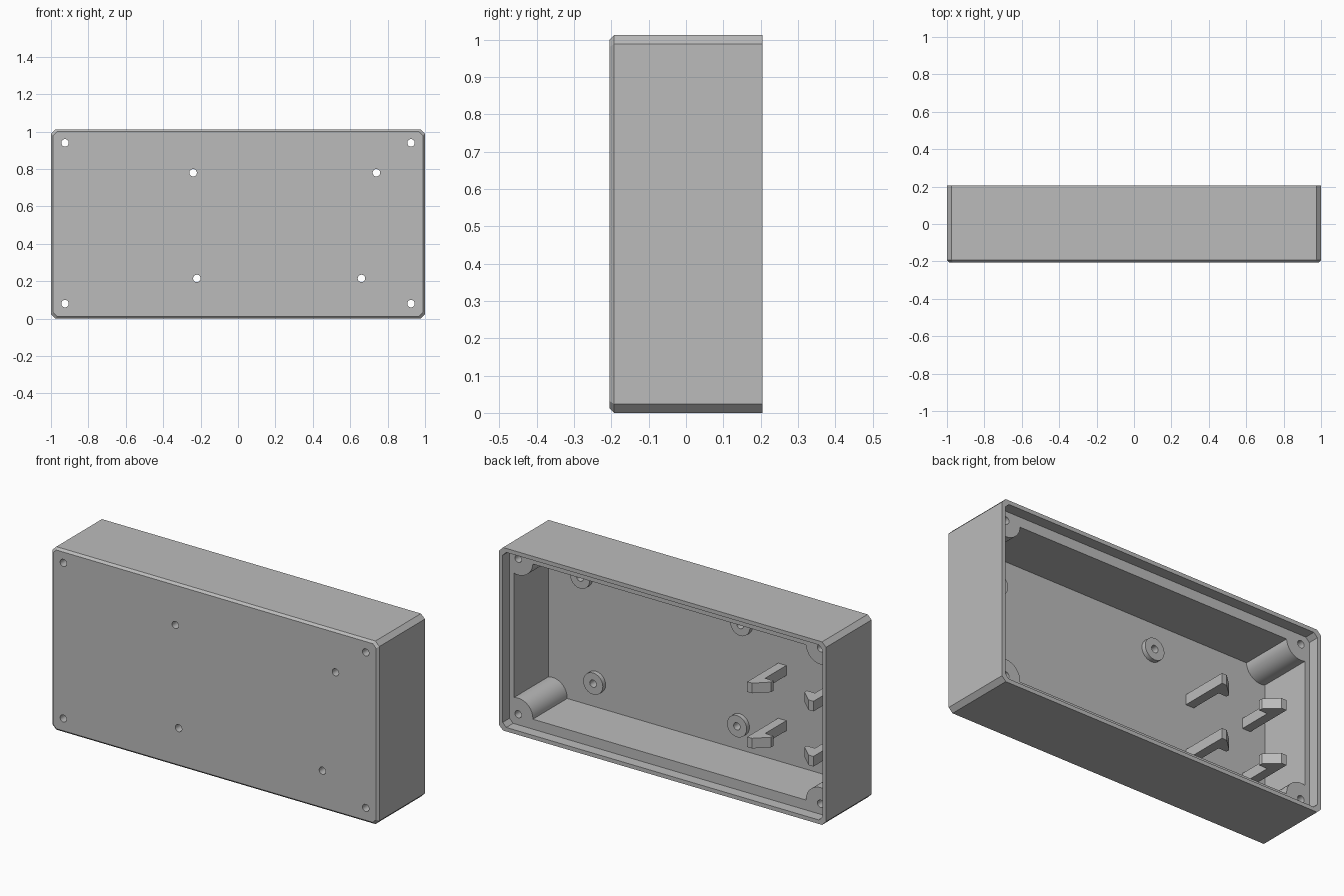
import bpy, bmesh
from mathutils import Matrix, Vector
from math import radians

cube = bpy.data.objects.get("Cube")
if cube:
    bpy.data.objects.remove(cube, do_unlink=True)

grey = bpy.data.materials.new("case grey")
grey.use_nodes = True
colour = (0.5, 0.5, 0.5, 1)
grey.diffuse_color = colour
grey.node_tree.nodes["Principled BSDF"].inputs["Base Color"].default_value = colour

FRONT, BACK, TOP = -0.205, 0.205, 1.012
FLOOR, LEDGE = -0.155, 0.145


def finish(name, bm):
    bmesh.ops.recalc_face_normals(bm, faces=bm.faces)
    mesh = bpy.data.meshes.new(name)
    bm.to_mesh(mesh)
    bm.free()
    mesh.materials.append(grey)
    obj = bpy.data.objects.new(name, mesh)
    bpy.context.collection.objects.link(obj)
    return obj


def loft(name, sections):
    """Closed solid skinned through rings with equal point counts."""
    bm = bmesh.new()
    rings = [[bm.verts.new(p) for p in ring] for ring in sections]
    for a, b in zip(rings, rings[1:]):
        for i in range(len(a)):
            j = (i + 1) % len(a)
            bm.faces.new((a[i], a[j], b[j], b[i]))
    bm.faces.new(rings[0])
    bm.faces.new(rings[-1])
    return finish(name, bm)


def outline(y, dx, dz, c):
    """Case outline inset by dx and dz, with corners cut by c."""
    x, lo, hi = 1 - dx, dz, TOP - dz
    pts = [(x - c, lo), (x, lo + c), (x, hi - c), (x - c, hi),
           (c - x, hi), (-x, hi - c), (-x, lo + c), (c - x, lo)]
    return [(px, y, pz) for px, pz in pts]


def rods(name, spots, radius, y0, y1, segments=24):
    """Cylinders along y at every (x, z) spot."""
    bm = bmesh.new()
    turn = Matrix.Rotation(radians(90), 4, 'X')
    for x, z in spots:
        place = Matrix.Translation(Vector((x, (y0 + y1) / 2, z))) @ turn
        bmesh.ops.create_cone(bm, cap_ends=True, segments=segments, radius1=radius,
                              radius2=radius, depth=y1 - y0, matrix=place)
    return finish(name, bm)


def cut(obj, cutter):
    mod = obj.modifiers.new("cut", 'BOOLEAN')
    mod.operation, mod.solver, mod.object = 'DIFFERENCE', 'EXACT', cutter
    bpy.context.view_layer.objects.active = obj
    bpy.ops.object.modifier_apply(modifier=mod.name)


corner_spots = [(x, z) for x in (-0.925, 0.925) for z in (0.08, 0.94)]
board_spots = [(-0.24, 0.78), (0.74, 0.78), (-0.22, 0.215), (0.66, 0.215)]

# Case shell with a chamfered front edge
case = loft("case_shell", [outline(FRONT, 0.012, 0.012, 0.02),
                           outline(FRONT + 0.012, 0, 0, 0.024),
                           outline(BACK, 0, 0, 0.024)])

# Recess for the back cover, then the main cavity around the corner posts
recess = loft("recess_cutter", [outline(LEDGE, 0.022, 0.022, 0.022),
                                outline(BACK + 0.1, 0.022, 0.022, 0.022)])
cavity = loft("cavity_cutter", [outline(FLOOR, 0.049, 0.077, 0.004),
                                outline(LEDGE + 0.02, 0.049, 0.077, 0.004)])
posts = rods("post_cutter", corner_spots, 0.09, FLOOR - 0.1, BACK + 0.1, 32)
cut(cavity, posts)
cut(case, recess)
cut(case, cavity)

# Raised rings that carry the circuit board
standoffs = rods("board_standoffs", board_spots, 0.06, FLOOR - 0.01, FLOOR + 0.025)

# Screw holes through the case and the rings
holes = rods("hole_cutter", corner_spots + board_spots, 0.02, FRONT - 0.1, BACK + 0.1)
cut(case, holes)
cut(standoffs, holes)
for helper in (recess, cavity, posts, holes):
    bpy.data.objects.remove(helper, do_unlink=True)

# Two facing pairs of snap clips with hooks pointing inwards
clip_profile = [(0, FLOOR - 0.01), (0, 0.115), (0.03, 0.115), (0.1, 0.05),
                (0.1, 0.03), (0.05, 0.03), (0.05, FLOOR - 0.01)]
for level, z in (("lower", 0.285), ("upper", 0.59)):
    for side, x, way in (("left", -0.455, -1), ("right", -0.86, 1)):
        loft(f"{level}_{side}_clip",
             [[(x + way * d, y, z + h) for d, y in clip_profile]
              for h in (-0.028, 0.028)])

# Smooth the round walls, keep every edge crisp
for obj in (case, standoffs):
    bpy.ops.object.select_all(action='DESELECT')
    obj.select_set(True)
    bpy.context.view_layer.objects.active = obj
    bpy.ops.object.shade_smooth_by_angle(angle=radians(25))
